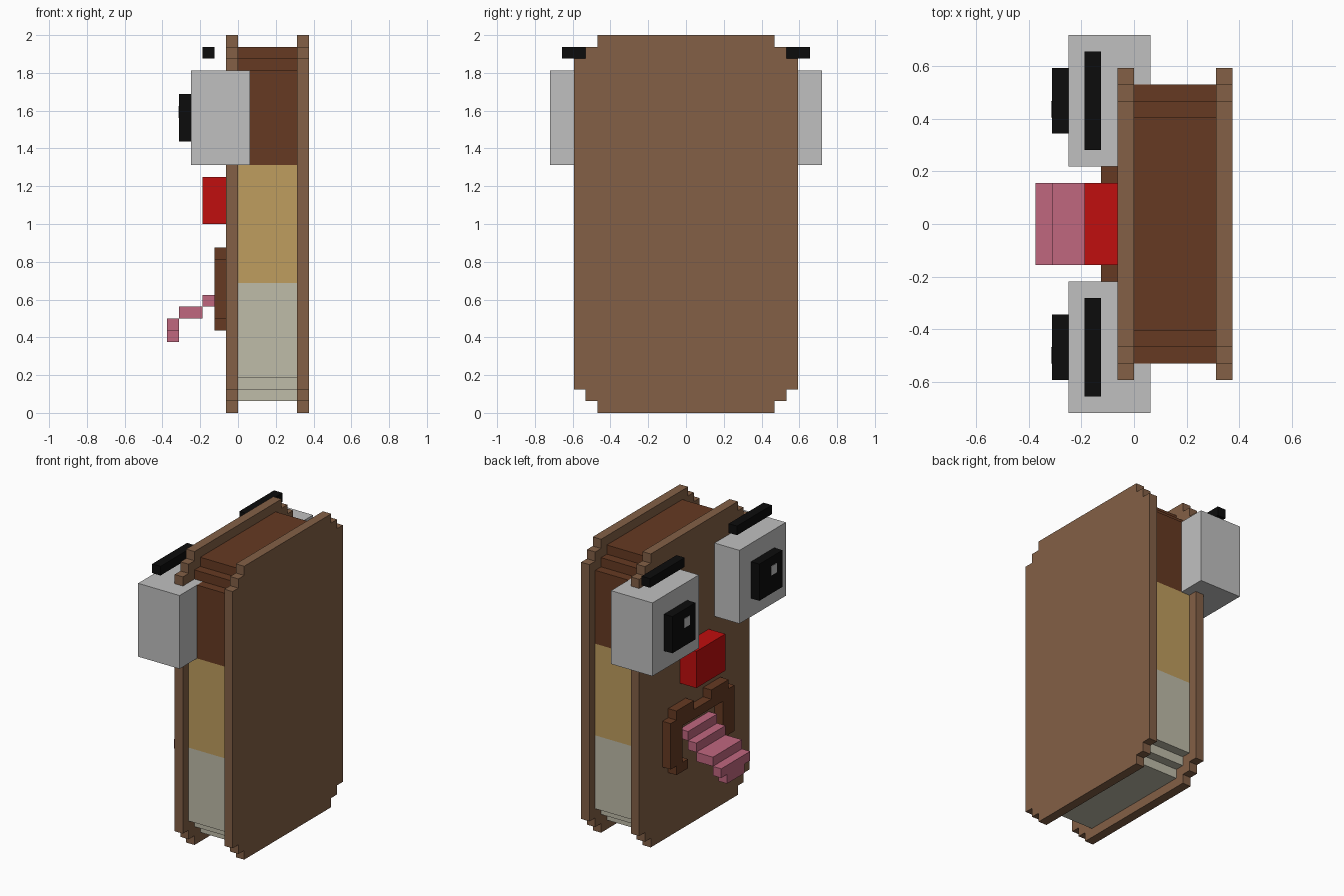
import bpy
import bmesh
from mathutils import Vector

U = 1 / 16  # one block

if "Cube" in bpy.data.objects:
    bpy.data.objects.remove(bpy.data.objects["Cube"], do_unlink=True)


def material(name, hex_code):
    srgb = [int(hex_code[i:i + 2], 16) / 255 for i in (0, 2, 4)]
    rgb = [c / 12.92 if c <= 0.04045 else ((c + 0.055) / 1.055) ** 2.4 for c in srgb]
    mat = bpy.data.materials.new(name)
    mat.use_nodes = True
    mat.diffuse_color = (*rgb, 1)
    node = next(n for n in mat.node_tree.nodes if n.type == 'BSDF_PRINCIPLED')
    node.inputs["Base Color"].default_value = (*rgb, 1)
    return mat


WAFER = material("wafer brown", "836046")
CHOCOLATE = material("chocolate brown", "663A22")
CARAMEL = material("caramel tan", "BF9D5E")
CREAM = material("cream", "BFBCA9")
WHITE = material("eye white", "C0C0C0")
BLACK = material("black", "0C0C0C")
RED = material("nose red", "C00E0E")
PINK = material("tongue pink", "C0677F")


def finish(name, bm, mats):
    bmesh.ops.recalc_face_normals(bm, faces=bm.faces)
    mesh = bpy.data.meshes.new(name)
    bm.to_mesh(mesh)
    bm.free()
    for m in mats:
        mesh.materials.append(m)
    ob = bpy.data.objects.new(name, mesh)
    bpy.context.collection.objects.link(ob)
    return ob


def box(name, mat, x, y, z):
    """Block spanning the given (min, max) ranges, in blocks."""
    bm = bmesh.new()
    bmesh.ops.create_cube(bm, size=1)
    for v in bm.verts:
        v.co = Vector([U * ((a + b) / 2 + c * (b - a))
                       for c, (a, b) in zip(v.co, (x, y, z))])
    return finish(name, bm, [mat])


def slab(half, x0, x1):
    """Mirror a half outline of (y, z) points and extrude it along x."""
    outline = half + [(-y, z) for y, z in reversed(half)]
    bm = bmesh.new()
    face = bm.faces.new([bm.verts.new((x0 * U, y * U, z * U)) for y, z in outline])
    new = bmesh.ops.extrude_face_region(bm, geom=[face])["geom"]
    bmesh.ops.translate(bm, vec=((x1 - x0) * U, 0, 0),
                        verts=[g for g in new if isinstance(g, bmesh.types.BMVert)])
    return bm


def stepped(w, low, high):
    """Half outline of a panel whose corners step in twice."""
    bottom = [(w - 2, low), (w - 2, low + 1), (w - 1, low + 1), (w - 1, low + 2), (w, low + 2)]
    return bottom + [(y, low + high - z) for y, z in reversed(bottom)]


# Two outer wafers
for name, x in (("face_wafer", -1), ("back_wafer", 5)):
    finish(name, slab(stepped(9.5, 0, 32), x, x + 1), [WAFER])

# Filling in three coloured bands
bm = slab(stepped(8.5, 1, 31), 0, 5)
for level in (11, 21):
    bmesh.ops.bisect_plane(bm, geom=bm.verts[:] + bm.edges[:] + bm.faces[:],
                           plane_co=(0, 0, level * U), plane_no=(0, 0, 1))
for f in bm.faces:
    z = f.calc_center_median().z / U
    f.material_index = 0 if z < 11 else 1 if z < 21 else 2
finish("filling", bm, [CREAM, CARAMEL, CHOCOLATE])

# Eyes, pupils, glints and brows
for side, s in (("right", 1), ("left", -1)):
    def span(a, b):
        return tuple(sorted((s * a, s * b)))
    box(side + "_eye", WHITE, (-4, 1), span(3.5, 11.5), (21, 29))
    box(side + "_pupil", BLACK, (-5, -4), span(5.5, 9.5), (23, 27))
    box(side + "_brow", BLACK, (-3, -2), span(4.5, 10.5), (30, 31))
    mid = 7.5 * s
    box(side + "_glint", WHITE, (-5.05, -4.95), (mid - 1, mid), (25, 26))

# Nose
box("nose", RED, (-3, -1), (-2.5, 2.5), (16, 20))

# Mouth with two raised lips and curled ends
lip = [(3.5, 12), (3.5, 8), (2.5, 8), (2.5, 7), (4.5, 7), (4.5, 8),
       (5.5, 8), (5.5, 13), (4.5, 13), (4.5, 14), (1.5, 14), (1.5, 13)]
finish("mouth", slab(lip, -2, -1), [CHOCOLATE])

# Tongue stepping down and out
steps = [((-2, -1), 2.5, (10, 11)), ((-3, -2), 2.5, (9, 10)), ((-5, -3), 2.5, (8, 9)),
         ((-6, -5), 2.5, (7, 8)), ((-6, -5), 1.5, (6, 7))]
for i, (x, w, z) in enumerate(steps):
    box(f"tongue_step_{i + 1}", PINK, x, (-w, w), z)
